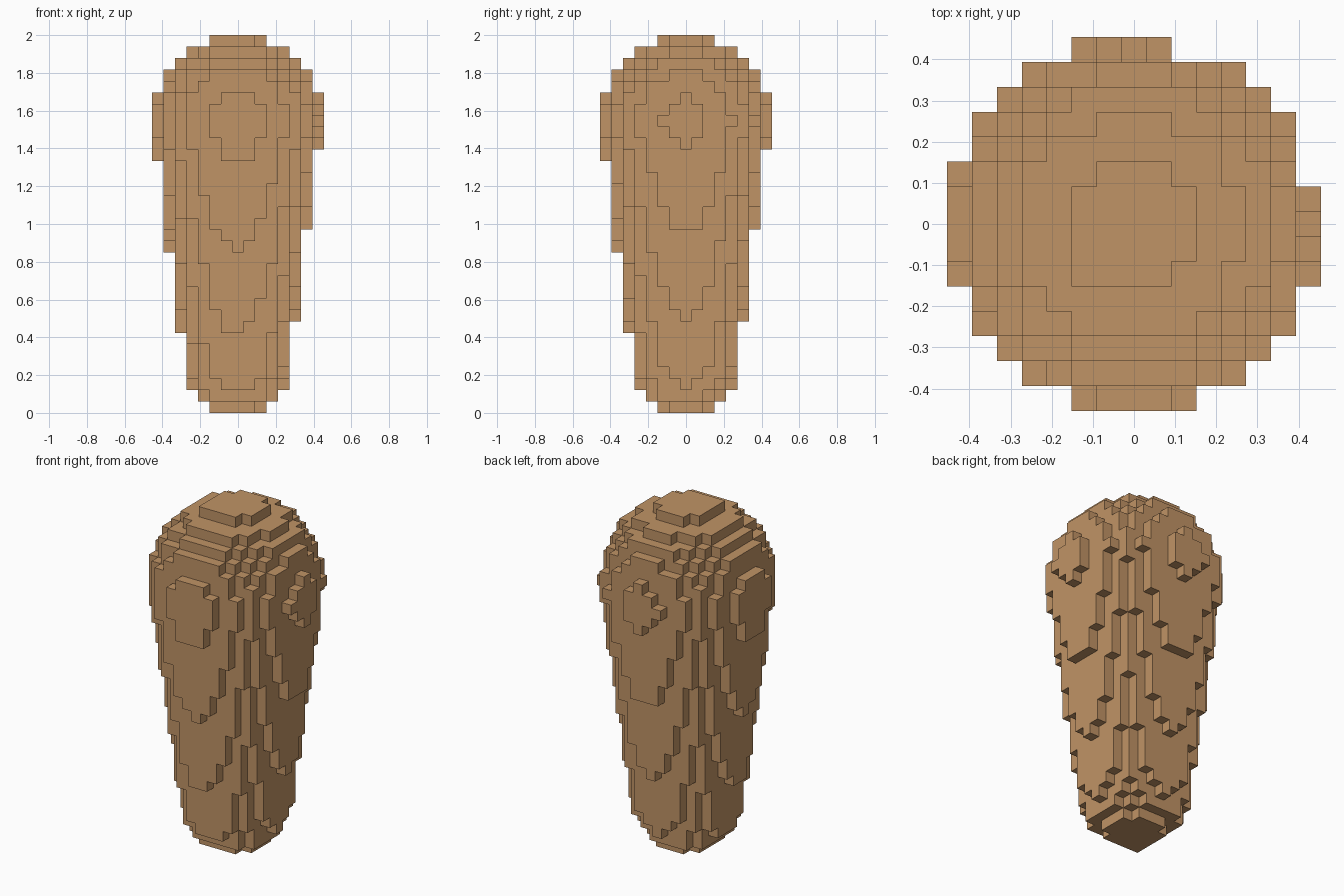
import bpy
import bmesh
import math
from mathutils import Vector

default_cube = bpy.data.objects.get("Cube")
if default_cube:
    bpy.data.objects.remove(default_cube, do_unlink=True)

LAYERS = 33
CELL = 2 / LAYERS
REACH = 8
LEAN = 0.1  # slight off-centre shift of the round section


def radius(layer):
    """Section radius, in cells: rounded foot, widening cone, domed head."""
    if layer < 3:
        return math.sqrt(19.16 - (layer - 3.4) ** 2)
    if layer < 25:
        return 5.94 + 0.133 * (layer - 14)
    return math.sqrt(54.1 - (layer - 25.18) ** 2)


# Solid cells of the blocky tapered body
cells = {
    (x, y, k)
    for k in range(LAYERS)
    for x in range(-REACH, REACH + 1)
    for y in range(-REACH, REACH + 1)
    if math.hypot(x + LEAN, y + LEAN) <= radius(k)
}

# Skin: one square wherever a cell meets open air
bm = bmesh.new()
for cell in cells:
    centre = Vector(cell) + Vector((0, 0, 0.5))
    for axis in range(3):
        for sign in (-1, 1):
            neighbour = list(cell)
            neighbour[axis] += sign
            if tuple(neighbour) in cells:
                continue
            normal, u, v = Vector(), Vector(), Vector()
            normal[axis] = sign / 2
            u[(axis + 1) % 3] = 0.5
            v[(axis + 2) % 3] = sign / 2
            corners = (-u - v, u - v, u + v, v - u)
            bm.faces.new([bm.verts.new((centre + normal + c) * CELL) for c in corners])
bmesh.ops.remove_doubles(bm, verts=bm.verts, dist=CELL / 100)

mesh = bpy.data.meshes.new("tapered_body")
bm.to_mesh(mesh)
bm.free()

# Warm tan colour
tan = bpy.data.materials.new("warm_tan")
tan.use_nodes = True
colour = (0.53, 0.295, 0.133, 1)
tan.diffuse_color = colour
tan.node_tree.nodes["Principled BSDF"].inputs["Base Color"].default_value = colour
mesh.materials.append(tan)

body = bpy.data.objects.new("tapered_body", mesh)
bpy.context.collection.objects.link(body)
